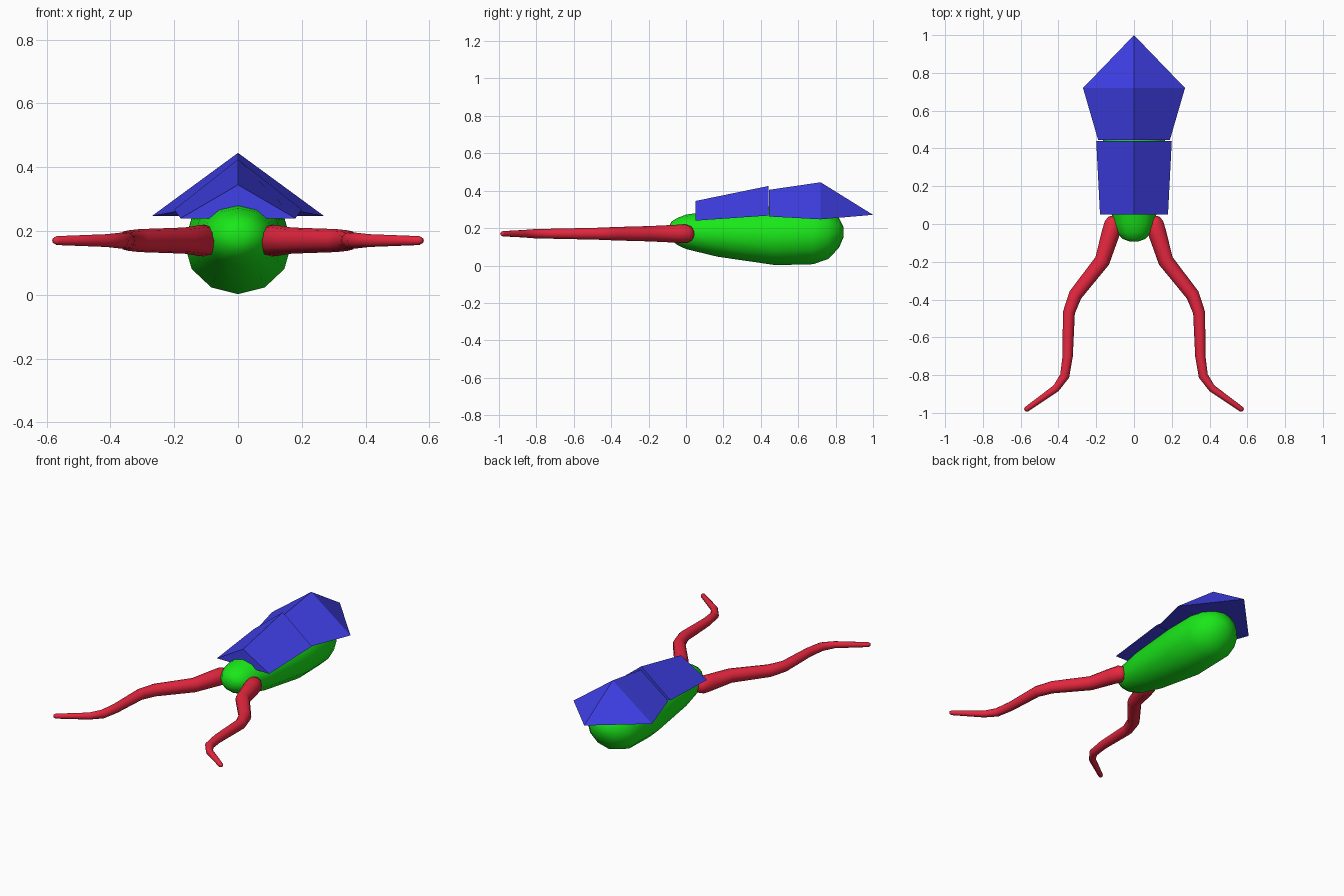
import bpy, bmesh, math

if "Cube" in bpy.data.objects:
    bpy.data.objects.remove(bpy.data.objects["Cube"])


def material(name, color):
    m = bpy.data.materials.new(name)
    m.diffuse_color = (*color, 1)
    m.use_nodes = True
    m.node_tree.nodes["Principled BSDF"].inputs["Base Color"].default_value = m.diffuse_color
    return m


green = material("green", (0.01, 0.8, 0.01))
red = material("red", (0.8, 0.02, 0.05))
blue = material("blue", (0.05, 0.05, 0.8))


def mesh_object(name, verts, faces, mat, smooth=False):
    bm = bmesh.new()
    vs = [bm.verts.new(v) for v in verts]
    for f in faces:
        bm.faces.new([vs[i] for i in f])
    bmesh.ops.recalc_face_normals(bm, faces=bm.faces)
    for f in bm.faces:
        f.smooth = smooth
    me = bpy.data.meshes.new(name)
    bm.to_mesh(me)
    bm.free()
    ob = bpy.data.objects.new(name, me)
    me.materials.append(mat)
    bpy.context.collection.objects.link(ob)
    return ob


def loft(name, rings, mat, smooth=False):
    """Skin a list of equal-length vertex rings and cap both ends."""
    n = len(rings[0])
    verts = [v for r in rings for v in r]
    faces = [(i * n + j, i * n + (j + 1) % n, (i + 1) * n + (j + 1) % n, (i + 1) * n + j)
             for i in range(len(rings) - 1) for j in range(n)]
    faces += [tuple(range(n)), tuple(range(len(verts) - n, len(verts)))]
    return mesh_object(name, verts, faces, mat, smooth)


def ellipse(y, zc, rx, rz, n=12):
    return [(rx * math.sin(2 * math.pi * k / n), y, zc + rz * math.cos(2 * math.pi * k / n))
            for k in range(n)]


# Body: stretched egg, 12 sides (y, centre z, half width, half height)
profile = [(-0.092, 0.185, 0.025, 0.022), (-0.078, 0.185, 0.062, 0.05), (-0.045, 0.182, 0.09, 0.073),
           (0.0, 0.18, 0.109, 0.092), (0.17, 0.172, 0.14, 0.125), (0.48, 0.16, 0.168, 0.158),
           (0.68, 0.163, 0.168, 0.156), (0.76, 0.168, 0.147, 0.133), (0.817, 0.175, 0.095, 0.082),
           (0.843, 0.178, 0.03, 0.025)]
loft("body", [ellipse(*p) for p in profile], green, True)


# Back plates: closed roof-shaped wedges (y, half width, edge z, ridge z)
def roof(y, hw, ze, zr):
    return [(-hw, y, ze), (hw, y, ze), (0, y, zr)]


loft("front_plate", [roof(0.05, 0.18, 0.24, 0.345), roof(0.44, 0.20, 0.267, 0.425)], blue)
rear = roof(0.445, 0.19, 0.262, 0.405) + roof(0.72, 0.27, 0.247, 0.445) + [(0, 1.0, 0.271)]
mesh_object("rear_plate", rear,
            [(0, 1, 2), (0, 2, 5, 3), (1, 4, 5, 2), (3, 5, 6), (4, 6, 5), (0, 3, 4, 1), (3, 6, 4)], blue)

# Tentacles: tapered bent tubes (x, y, radius)
path = [(0.093, 0.040, 0.018), (0.098, 0.025, 0.040), (0.107, 0.0, 0.050), (0.124, -0.05, 0.048),
        (0.168, -0.195, 0.041), (0.31, -0.375, 0.036), (0.345, -0.47, 0.032), (0.351, -0.70, 0.027),
        (0.367, -0.805, 0.025), (0.413, -0.87, 0.020), (0.568, -0.98, 0.014), (0.578, -0.987, 0.008)]
for side, name in ((-1, "left_tentacle"), (1, "right_tentacle")):
    rings = []
    for i, (x, y, r) in enumerate(path):
        a, b = path[max(i - 1, 0)], path[min(i + 1, len(path) - 1)]
        dx, dy = b[0] - a[0], b[1] - a[1]
        d = math.hypot(dx, dy)
        rings.append([(side * (x - dy / d * r * math.cos(t)), y + dx / d * r * math.cos(t),
                       0.17 + r * math.sin(t))
                      for t in (2 * math.pi * k / 12 for k in range(12))])
    loft(name, rings, red, True)
